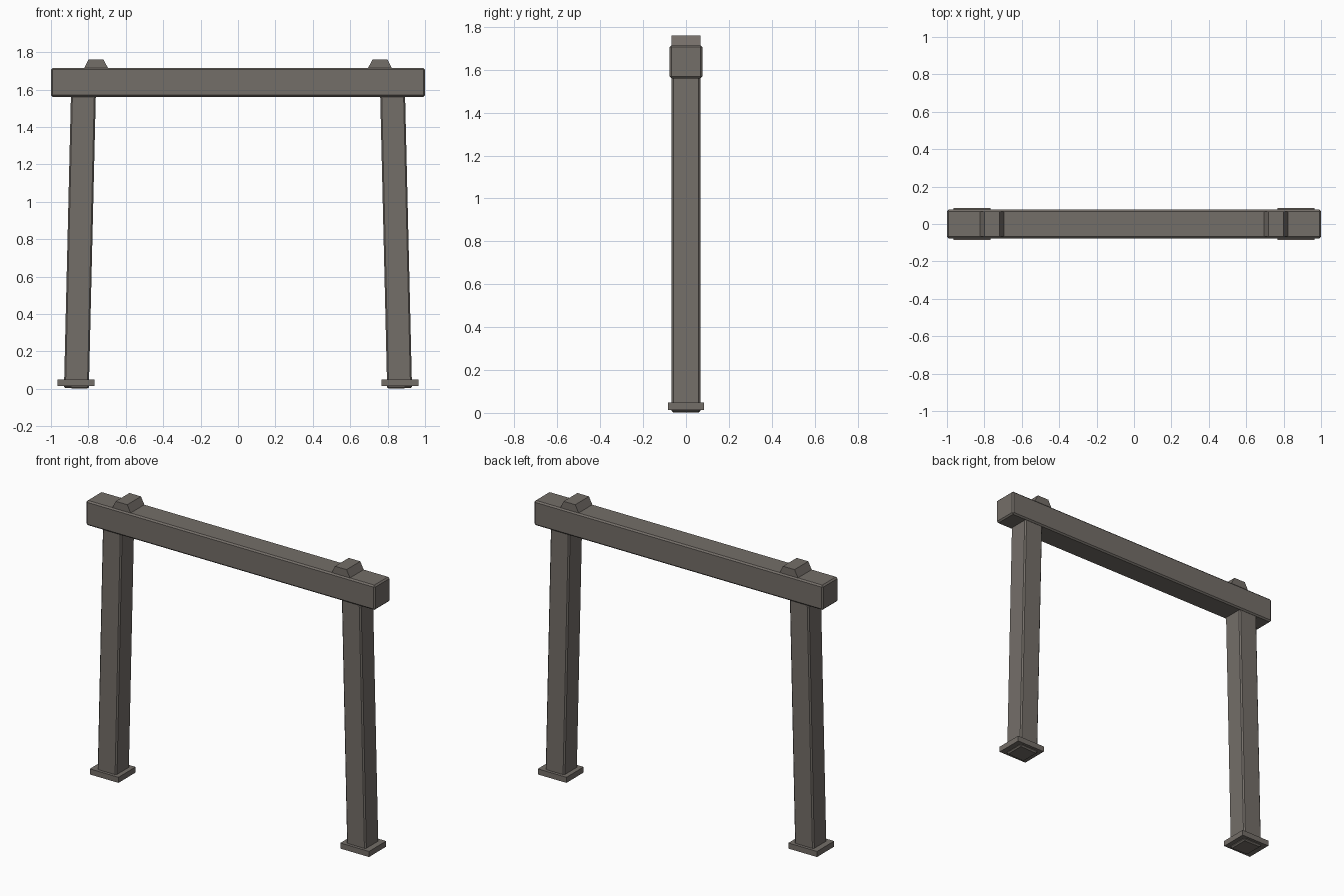
import bpy, bmesh, math
from mathutils import Matrix, Vector

if "Cube" in bpy.data.objects:
    bpy.data.objects.remove(bpy.data.objects["Cube"])

stone = bpy.data.materials.new("warm grey")
stone.diffuse_color = (0.175, 0.157, 0.14, 1)
stone.use_nodes = True
stone.node_tree.nodes["Principled BSDF"].inputs["Base Color"].default_value = stone.diffuse_color


def box(name, center, size, bevel=0.0, tilt=0.0, top_scale=1.0):
    """Box with optional chamfered edges, tilt about y and narrowed top."""
    bm = bmesh.new()
    bmesh.ops.create_cube(bm, size=1)
    for v in bm.verts:
        v.co = v.co * Vector(size)
        if v.co.z > 0:
            v.co.x *= top_scale
    if bevel:
        bmesh.ops.bevel(bm, geom=bm.edges[:], offset=bevel, segments=1,
                        affect='EDGES')
    bm.transform(Matrix.Translation(center) @ Matrix.Rotation(tilt, 4, 'Y'))
    mesh = bpy.data.meshes.new(name)
    bm.to_mesh(mesh)
    bm.free()
    mesh.materials.append(stone)
    obj = bpy.data.objects.new(name, mesh)
    bpy.context.collection.objects.link(obj)
    return obj


# Crossbeam
box("crossbeam", (0, 0, 1.638), (2.0, 0.153, 0.155), bevel=0.009)

for side, label in ((-1, "left"), (1, "right")):
    # Post leaning inward, ending inside the beam
    lean = math.atan(0.037 / 1.56)
    box(label + "_post", (side * 0.8445, 0, 0.82), (0.133, 0.133, 1.636),
        bevel=0.008, tilt=-side * lean)
    # Foot plate around the post
    box(label + "_foot_plate", (side * 0.867, 0, 0.032), (0.198, 0.17, 0.035))
    # Tapered block on top of the beam
    box(label + "_top_block", (side * 0.759, 0, 1.737), (0.129, 0.136, 0.048),
        top_scale=0.62)
